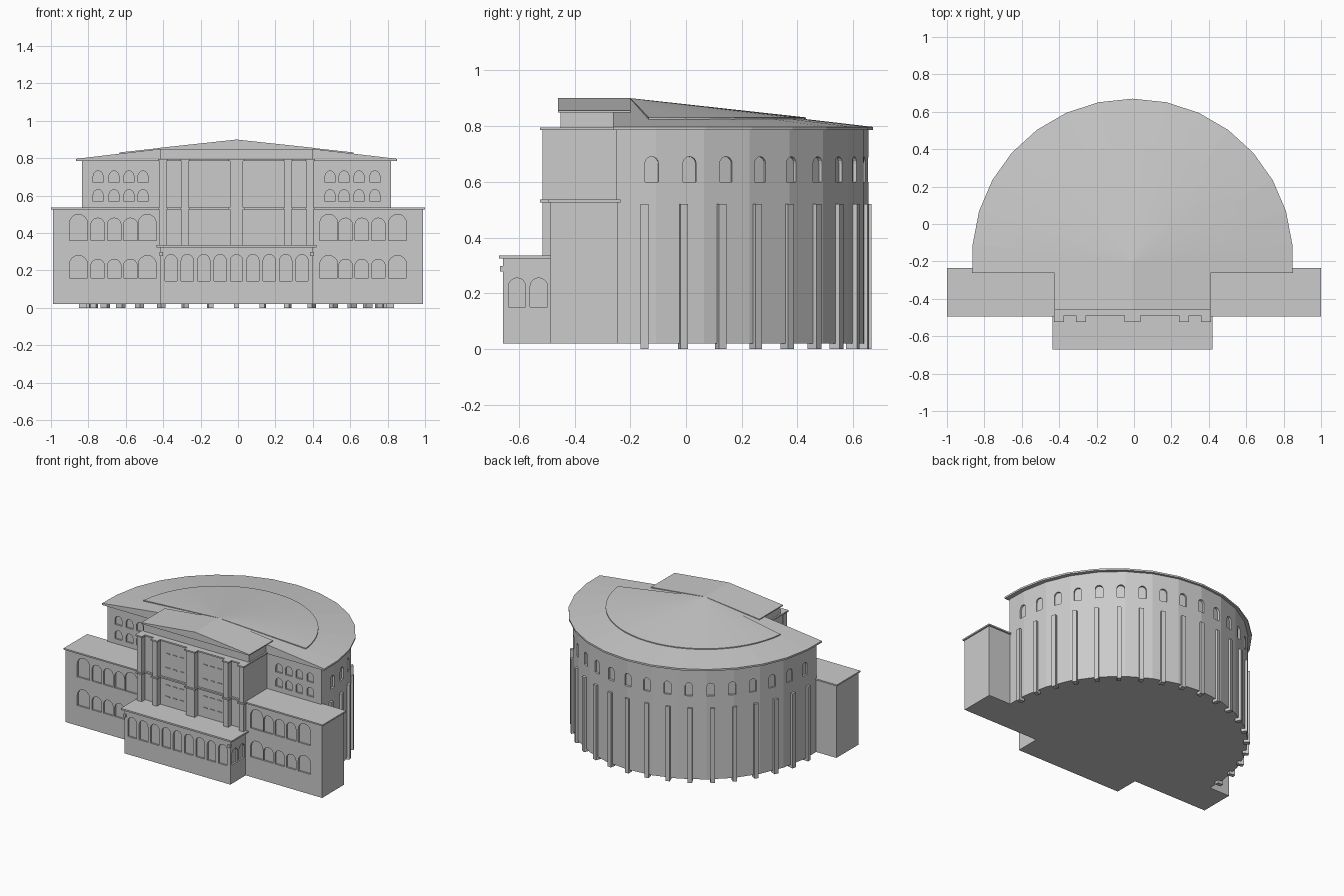
import bpy, bmesh, math
from mathutils import Vector

cube = bpy.data.objects.get("Cube")
if cube:
    bpy.data.objects.remove(cube, do_unlink=True)

stone = bpy.data.materials.new("grey_stone")
stone.use_nodes = True
GREY = (0.6, 0.6, 0.6, 1)
stone.diffuse_color = GREY
stone.node_tree.nodes["Principled BSDF"].inputs["Base Color"].default_value = GREY

CX, CY = -0.008, -0.175      # centre of the round hall
BASE = 0.02


def finish(name, bm):
    bmesh.ops.recalc_face_normals(bm, faces=bm.faces)
    mesh = bpy.data.meshes.new(name)
    bm.to_mesh(mesh)
    bm.free()
    mesh.materials.append(stone)
    obj = bpy.data.objects.new(name, mesh)
    bpy.context.collection.objects.link(obj)
    return obj


def prism(bm, points, offset):
    """Extrude a closed loop of points along an offset."""
    lower = [bm.verts.new(p) for p in points]
    upper = [bm.verts.new(Vector(p) + Vector(offset)) for p in points]
    bm.faces.new(lower)
    bm.faces.new(upper)
    n = len(points)
    for i in range(n):
        j = (i + 1) % n
        bm.faces.new((lower[i], lower[j], upper[j], upper[i]))


def box(bm, x0, x1, y0, y1, z0, z1):
    prism(bm, [(x0, y0, z0), (x1, y0, z0), (x1, y1, z0), (x0, y1, z0)], (0, 0, z1 - z0))


def box_object(name, *size):
    bm = bmesh.new()
    box(bm, *size)
    return finish(name, bm)


def arch(bm, x, y, z, width, height, angle, depth=0.012):
    """Round-headed niche cutter; angle is the outward direction."""
    out = Vector((math.cos(angle), math.sin(angle), 0))
    side = Vector((-out.y, out.x, 0))
    r = width / 2
    profile = [(-r, 0), (r, 0)]
    for i in range(9):
        a = math.pi * i / 8
        profile.append((r * math.cos(a), height - r + r * math.sin(a)))
    start = Vector((x, y, z)) - out * depth
    prism(bm, [start + side * u + Vector((0, 0, v)) for u, v in profile], out * (depth + 0.03))


def carve(obj, bm):
    cutter = finish(obj.name + "_cutter", bm)
    cutter.hide_render = True
    mod = obj.modifiers.new("niches", "BOOLEAN")
    mod.operation = "DIFFERENCE"
    mod.solver = "EXACT"
    mod.object = cutter
    bpy.context.view_layer.objects.active = obj
    bpy.ops.object.modifier_apply(modifier=mod.name)
    bpy.data.objects.remove(cutter, do_unlink=True)


def half_round(rx, ry, front, z):
    """Faceted half ring, closed by a straight front."""
    pts = [(CX + rx, front, z)]
    for k in range(-7, 8):
        a = math.radians(90 + 12.2 * k)
        pts.append((CX + rx * math.cos(a), CY + ry * math.sin(a), z))
    return pts + [(CX - rx, front, z)]


FRONT = -math.pi / 2

# Round hall with niches at the top and on its flat front
bm = bmesh.new()
prism(bm, half_round(0.826, 0.83, -0.25, BASE), (0, 0, 0.79 - BASE))
hall = finish("round_hall", bm)
cut = bmesh.new()
for k in range(-9, 10):
    a = math.radians(90 + 9.6 * k)
    arch(cut, CX + 0.824 * math.cos(a), CY + 0.824 * math.sin(a), 0.6, 0.048, 0.09, a)
for s in (-1, 1):
    for x in (0.5, 0.575, 0.655, 0.74):
        for z in (0.57, 0.67):
            arch(cut, CX + s * x, -0.25, z, 0.052, 0.062, FRONT)
carve(hall, cut)

# Tall pilasters around the hall
bm = bmesh.new()
for k in range(-9, 10):
    a = math.radians(90 + 9.8 * k)
    out = Vector((math.cos(a), math.sin(a), 0))
    side = Vector((-out.y, out.x, 0)) * 0.014
    inner = Vector((CX, CY, 0)) + out * 0.8
    outer = inner + out * 0.041
    prism(bm, [inner - side, outer - side, outer + side, inner + side], (0, 0, 0.52))
finish("hall_pilasters", bm)

# Shallow conical main roof
bm = bmesh.new()
rim = half_round(0.857, 0.845, -0.262, 0.785)
low = [bm.verts.new(p) for p in rim]
top = [bm.verts.new((x, y, 0.797)) for x, y, z in rim]
apex = bm.verts.new((CX, -0.2, 0.898))
ridge = bm.verts.new((CX, -0.262, 0.898))
bm.faces.new(low)
for i in range(len(rim) - 1):
    bm.faces.new((low[i], low[i + 1], top[i + 1], top[i]))
    bm.faces.new((top[i], top[i + 1], apex))
bm.faces.new((top[0], apex, ridge))
bm.faces.new((top[-1], ridge, apex))
bm.faces.new((low[0], top[0], ridge, top[-1], low[-1]))
finish("main_roof", bm)

# Raised inner roof
bm = bmesh.new()
apex = bm.verts.new((CX, -0.2, 0.9))
foot = bm.verts.new((CX, -0.2, 0.81))
low, top = [], []
for k in range(29):
    a = math.radians(6 + 6 * k)
    x, y = CX + 0.63 * math.cos(a), -0.2 + 0.63 * math.sin(a)
    low.append(bm.verts.new((x, y, 0.81)))
    top.append(bm.verts.new((x, y, 0.831)))
for i in range(28):
    bm.faces.new((low[i], low[i + 1], top[i + 1], top[i]))
    bm.faces.new((top[i], top[i + 1], apex))
    bm.faces.new((low[i + 1], low[i], foot))
bm.faces.new((low[0], top[0], apex, foot))
bm.faces.new((top[-1], low[-1], foot, apex))
finish("inner_roof", bm)

# Gabled roof over the centre, with the attic beneath it
bm = bmesh.new()
w = 0.418
gable = [(CX - w, 0.848), (CX + w, 0.848), (CX + w, 0.855), (CX, 0.9), (CX - w, 0.855)]
prism(bm, [(x, -0.46, z) for x, z in gable], (0, 0.26, 0))
finish("centre_roof", bm)
box_object("attic", CX - 0.408, CX + 0.408, -0.45, -0.2, 0.78, 0.85)

# Centre block, its pilasters and the two ledges that break around them
box_object("centre_wall", CX - 0.408, CX + 0.408, -0.476, -0.2, BASE, 0.79)
columns = [(s * x, h) for s in (-1, 1) for x, h in ((0.393, 0.018), (0.275, 0.018))]
columns.append((0, 0.034))
bm = bmesh.new()
for x, h in columns:
    box(bm, CX + x - h, CX + x + h, -0.515, -0.47, 0.33, 0.787)
finish("centre_pilasters", bm)
for name, z in (("upper_ledge", 0.785), ("middle_ledge", 0.526)):
    bm = bmesh.new()
    box(bm, CX - 0.418, CX + 0.418, -0.49, -0.24, z, z + 0.01)
    for x, h in columns:
        box(bm, CX + x - h - 0.008, CX + x + h + 0.008, -0.523, -0.48, z, z + 0.01)
    finish(name, bm)

# Thin window sills in the two wide bays
bm = bmesh.new()
for s in (-1, 1):
    for x in (0.09, 0.145, 0.2):
        for z in (0.4, 0.48, 0.6, 0.7):
            box(bm, CX + s * x - 0.016, CX + s * x + 0.016, -0.481, -0.47, z, z + 0.005)
finish("window_sills", bm)

# Side wings with two storeys of niches
for s, side in ((-1, "right"), (1, "left")):
    x0, x1 = sorted((s * 0.4, s * 0.99))
    wing = box_object(side + "_wing", x0, x1, -0.486, -0.245, BASE, 0.528)
    cut = bmesh.new()
    for x, width, rise in ((0.485, 0.096, 0.02), (0.575, 0.074, 0), (0.662, 0.074, 0),
                           (0.75, 0.074, 0), (0.853, 0.096, 0.02)):
        arch(cut, s * x, -0.486, 0.16, width, 0.1 + rise, FRONT)
        arch(cut, s * x, -0.486, 0.36, width, 0.12 + rise, FRONT)
    carve(wing, cut)
    x0, x1 = sorted((s * 0.4, s * 1.0))
    box_object(side + "_wing_roof", x0, x1, -0.495, -0.235, 0.526, 0.536)

# Front entrance hall with arched openings
entrance = box_object("entrance_hall", CX - 0.408, CX + 0.408, -0.656, -0.47, BASE, 0.328)
cut = bmesh.new()
for k in range(-4, 5):
    arch(cut, CX + k * 0.0875, -0.656, 0.145, 0.066, 0.14, FRONT)
for s in (-1, 1):
    for y in (-0.606, -0.528):
        arch(cut, CX + s * 0.408, y, 0.15, 0.062, 0.105, 0 if s > 0 else math.pi)
carve(entrance, cut)
box_object("entrance_roof", CX - 0.428, CX + 0.428, -0.67, -0.47, 0.324, 0.335)
bm = bmesh.new()
for s in (-1, 1):
    box(bm, CX + s * 0.403 - 0.01, CX + s * 0.403 + 0.01, -0.667, -0.65, 0.278, 0.298)
finish("corner_brackets", bm)
